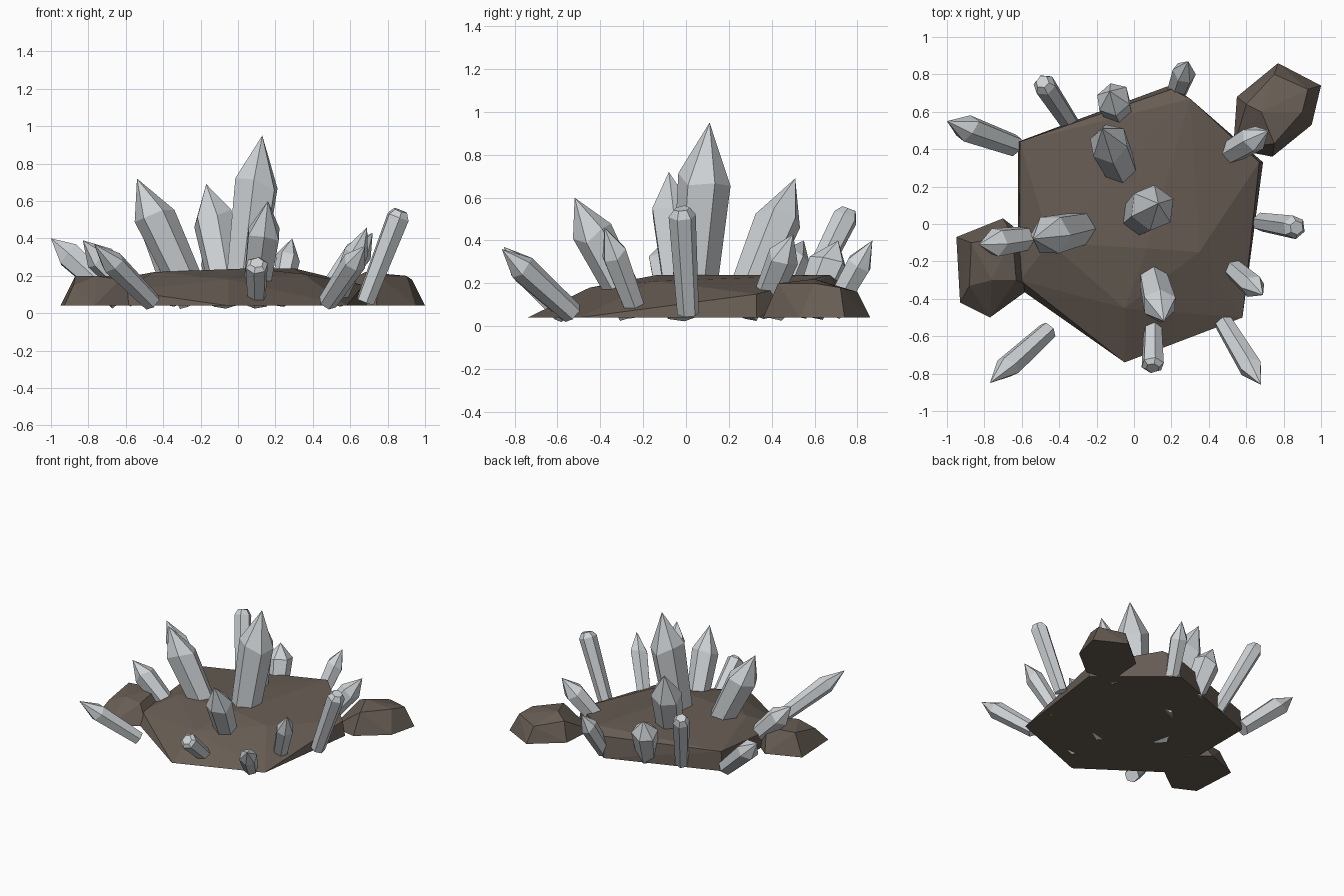
import bpy, bmesh, math, random
from mathutils import Vector

random.seed(4)
cube = bpy.data.objects.get("Cube")
if cube:
    bpy.data.objects.remove(cube)


def material(name, color):
    m = bpy.data.materials.new(name)
    m.use_nodes = True
    m.diffuse_color = color
    m.node_tree.nodes["Principled BSDF"].inputs["Base Color"].default_value = color
    return m


stone = material("brown_stone", (0.135, 0.108, 0.088, 1))
quartz = material("pale_crystal", (0.62, 0.65, 0.67, 1))
FLOOR = 0.04


def finish(name, bm, mat):
    bmesh.ops.recalc_face_normals(bm, faces=bm.faces)
    mesh = bpy.data.meshes.new(name)
    bm.to_mesh(mesh)
    bm.free()
    mesh.materials.append(mat)
    bpy.context.collection.objects.link(bpy.data.objects.new(name, mesh))


def rock(name, outline, crown):
    """Faceted boulder: hull of a flat footprint and a few upper corners."""
    bm = bmesh.new()
    for x, y in outline:
        bm.verts.new((x, y, FLOOR))
    for p in crown:
        bm.verts.new(p)
    hull = bmesh.ops.convex_hull(bm, input=bm.verts)
    loose = {v for v in hull["geom_interior"] + hull["geom_unused"]
             if isinstance(v, bmesh.types.BMVert)}
    bmesh.ops.delete(bm, geom=list(loose), context='VERTS')
    finish(name, bm, stone)


def crystal(name, base, tip, radius, blunt=False):
    """Six-sided prism widening to uneven shoulders, with a point or a cut end."""
    base, tip = Vector(base), Vector(tip)
    axis = tip - base
    length = axis.length
    spin = axis.to_track_quat('Z', 'Y')
    rings = [(0, 0.8, 0), (0.7, 1, 0.04)]
    if blunt:
        rings = [(0, 0.8, 0), (0.93, 1, 0), (1, 0.6, 0.01)]
    bm = bmesh.new()
    loops = []
    for along, width, uneven in rings:
        loop = []
        for i in range(6):
            a = 0.3 + i * math.tau / 6
            h = (along + random.uniform(-uneven, uneven)) * length
            r = radius * width
            loop.append(bm.verts.new(base + spin @ Vector((r * math.cos(a), r * math.sin(a), h))))
        loops.append(loop)
    for low, high in zip(loops, loops[1:]):
        for i in range(6):
            j = (i + 1) % 6
            bm.faces.new((low[i], low[j], high[j], high[i]))
    bm.faces.new(loops[0])
    if blunt:
        bm.faces.new(loops[-1])
    else:
        point = bm.verts.new(tip)
        for i in range(6):
            bm.faces.new((loops[-1][i], loops[-1][(i + 1) % 6], point))
    finish(name, bm, quartz)


# Rocks
rock("main_rock",
     [(-.62, .44), (.19, .74), (.69, .33), (.58, -.5), (-.05, -.74), (-.62, -.34)],
     [(-.61, .44, .19), (.2, .72, .2), (.3, .67, .24), (.67, .33, .15), (.35, -.15, .21),
      (-.45, -.1, .22), (.07, -.13, .24), (-.05, -.45, .18), (-.61, -.3, .12)])
rock("left_side_rock",
     [(.53, .4), (.55, .68), (.77, .86), (1, .74), (.95, .53), (.74, .36)],
     [(.6, .64, .18), (.75, .8, .16), (.93, .72, .18), (.9, .6, .2), (.68, .6, .22), (.75, .43, .2)])
rock("right_side_rock",
     [(-.95, -.07), (-.7, .03), (-.56, -.08), (-.55, -.34), (-.77, -.5), (-.93, -.42)],
     [(-.87, -.1, .2), (-.76, -.3, .2), (-.65, -.06, .2), (-.63, -.3, .18), (-.88, -.33, .15)])

# Large crystals in the middle
crystal("centre_crystal", (.02, .03, .06), (.13, .11, .95), .125)
crystal("right_crystal", (-.23, -.01, .06), (-.54, -.08, .72), .11)
crystal("back_crystal", (-.05, .25, .06), (-.17, .51, .69), .11)
crystal("front_crystal", (.09, -.24, .06), (.16, -.52, .6), .095)

# Small crystals around the rim
crystal("right_rim_crystal", (-.53, -.07, .08), (-.83, -.11, .39), .08)
crystal("front_right_rim_crystal", (-.46, -.57, .06), (-.77, -.85, .37), .065)
crystal("back_right_rim_crystal", (-.64, .42, .07), (-1, .55, .4), .075)
crystal("back_rim_crystal", (-.07, .57, .06), (-.13, .71, .4), .095)
crystal("back_left_rim_crystal", (.22, .68, .06), (.29, .87, .4), .065)
crystal("left_rear_rim_crystal", (.46, .35, .07), (.72, .5, .43), .075)
crystal("left_front_rim_crystal", (.52, -.23, .06), (.69, -.38, .46), .065)
crystal("front_left_rim_crystal", (.48, -.53, .06), (.68, -.86, .36), .065)

# Crystals with cut ends
crystal("back_right_blunt_crystal", (-.33, .52, .06), (-.49, .76, .54), .062, True)
crystal("front_blunt_crystal", (.1, -.54, .06), (.1, -.77, .27), .062, True)
crystal("left_blunt_crystal", (.68, .01, .06), (.87, -.02, .55), .064, True)
